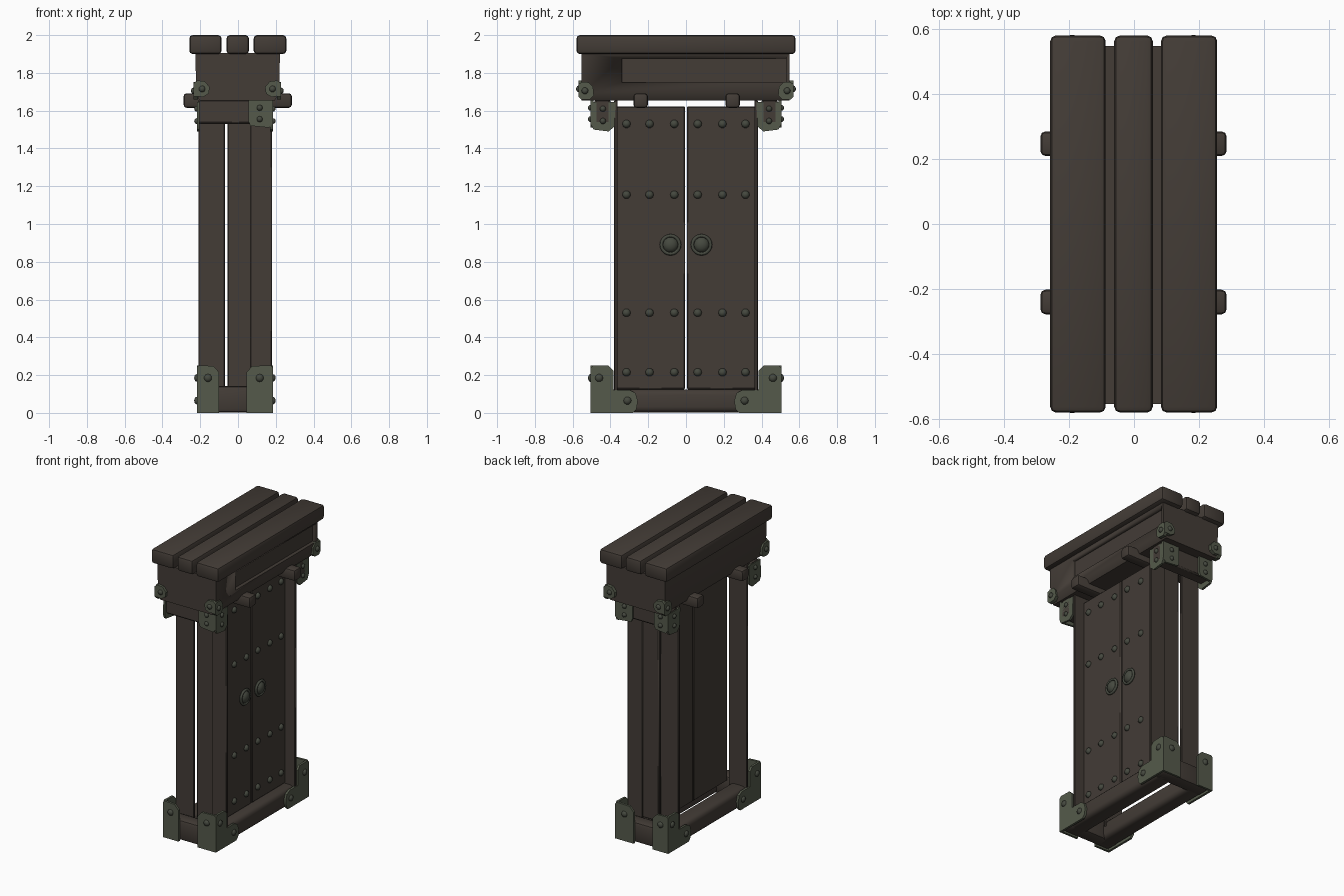
import bpy, bmesh, math
from mathutils import Vector, Matrix

if "Cube" in bpy.data.objects:
    bpy.data.objects.remove(bpy.data.objects["Cube"])


def material(name, col):
    m = bpy.data.materials.new(name)
    m.diffuse_color = (*col, 1)
    m.use_nodes = True
    m.node_tree.nodes["Principled BSDF"].inputs["Base Color"].default_value = m.diffuse_color
    return m


WOOD = material("dark_wood", (0.056, 0.045, 0.037))
IRON = material("green_iron", (0.090, 0.102, 0.070))
STUD = material("dark_iron", (0.060, 0.066, 0.050))


def finish(bm, name, mat, bevel=0.0, seg=2, smooth=True):
    bmesh.ops.recalc_face_normals(bm, faces=bm.faces)
    if bevel:
        bmesh.ops.bevel(bm, geom=bm.edges[:], offset=bevel, segments=seg,
                        profile=0.5, affect='EDGES')
    me = bpy.data.meshes.new(name)
    bm.to_mesh(me)
    bm.free()
    ob = bpy.data.objects.new(name, me)
    bpy.context.collection.objects.link(ob)
    me.materials.append(mat)
    if smooth:
        bpy.context.view_layer.objects.active = ob
        for o in bpy.context.selected_objects:
            o.select_set(False)
        ob.select_set(True)
        bpy.ops.object.shade_smooth_by_angle(angle=math.radians(40))
    return ob


def box(name, x, y, z, mat=WOOD, bevel=0.0, seg=2):
    bm = bmesh.new()
    bmesh.ops.create_cube(bm, size=1)
    for v in bm.verts:
        v.co = Vector([(a[0] + a[1]) / 2 + c * abs(a[1] - a[0])
                       for a, c in zip((x, y, z), v.co)])
    return finish(bm, name, mat, bevel, seg)


def prism(name, pts, axis, lo, hi, mat=WOOD, bevel=0.0):
    """Extrude a 2D outline along x (points are y,z) or along y (points are x,z)."""
    bm = bmesh.new()
    place = (lambda p, t: (t, p[0], p[1])) if axis == 'x' else (lambda p, t: (p[0], t, p[1]))
    f = bm.faces.new([bm.verts.new(place(p, lo)) for p in pts])
    r = bmesh.ops.extrude_face_region(bm, geom=[f])
    d = Vector(place((0, 0), hi - lo))
    for v in r['geom']:
        if isinstance(v, bmesh.types.BMVert):
            v.co += d
    return finish(bm, name, mat, bevel)


def stud(name, pos, direction, r=0.021, depth=0.014):
    """Domed nail head."""
    bm = bmesh.new()
    bmesh.ops.create_uvsphere(bm, u_segments=10, v_segments=6, radius=1)
    rot = Vector((0, 0, 1)).rotation_difference(Vector(direction)).to_matrix().to_4x4()
    bmesh.ops.transform(bm, verts=bm.verts, matrix=Matrix.Translation(pos) @ rot
                        @ Matrix.Diagonal((r, r, depth, 1)))
    finish(bm, name, STUD)


# Roof planks
for i, x in enumerate(((-0.258, -0.087), (-0.061, 0.058), (0.083, 0.256))):
    box("roof_plank", x, (-0.58, 0.58), (1.90, 2.0), WOOD, 0.018, 2)

# Upper chest with a recessed panel
chest = prism("upper_chest", [(-0.225, 1.905), (0.222, 1.905), (0.218, 1.69), (0.195, 1.655),
                              (-0.205, 1.655), (-0.222, 1.69)], 'y', -0.553, 0.548)
cut = box("recess_cutter", (0.195, 0.3), (-0.34, 0.53), (1.75, 1.875))
cut.hide_render = True
cut.hide_viewport = True
mod = chest.modifiers.new("recess", 'BOOLEAN')
mod.object = cut
mod.operation = 'DIFFERENCE'
mod.solver = 'EXACT'

# Pegs that carry the chest
for y in (-0.24, 0.247):
    box("support_peg", (-0.288, 0.285), (y - 0.038, y + 0.038), (1.615, 1.692), WOOD, 0.016, 2)

# Doors, with studs and ring handles on the outer face
DOOR = 0.105
for s in (-1, 1):
    box("door", (-0.055, DOOR), sorted((s * 0.004, s * 0.372)), (0.125, 1.622), WOOD, 0.006, 1)
    for z in (0.215, 0.53, 1.155, 1.53):
        for y in (0.062, 0.193, 0.315):
            stud("door_stud", (DOOR, s * y, z), (1, 0, 0), 0.022, 0.018)
    bpy.ops.mesh.primitive_torus_add(major_segments=20, minor_segments=6, major_radius=0.048,
                                     minor_radius=0.009, location=(DOOR + 0.008, s * 0.082, 0.89),
                                     rotation=(0, math.pi / 2, 0))
    ring = bpy.context.object
    ring.name = "door_handle_ring"
    ring.data.materials.append(STUD)
    bpy.ops.object.shade_smooth()
    stud("door_knob", (DOOR, s * 0.082, 0.89), (1, 0, 0), 0.044, 0.03)

# Flat posts, cross beams and base
for s in (-1, 1):
    box("front_post", (0.065, 0.18), sorted((s * 0.362, s * 0.38)), (0.08, 1.655), WOOD, 0.004, 1)
    box("back_post", (-0.21, -0.07), sorted((s * 0.362, s * 0.38)), (0.08, 1.655), WOOD, 0.004, 1)
    box("top_cross_beam", (-0.213, 0.185), sorted((s * 0.40, s * 0.485)), (1.53, 1.66), WOOD, 0.01, 1)
    box("base_cross_beam", (-0.20, 0.168), sorted((s * 0.39, s * 0.49)), (0.002, 0.142), WOOD, 0.02, 2)
box("base_front_beam", (0.04, 0.170), (-0.48, 0.48), (0.002, 0.125), WOOD, 0.03, 3)
box("base_back_beam", (-0.203, -0.08), (-0.48, 0.48), (0.002, 0.125), WOOD, 0.03, 3)

# Iron brackets on the four corners
T = 0.015
for sx, face, inner in ((1, 0.185, 0.045), (-1, -0.218, -0.10)):
    xs = sorted((face, face - sx * T))
    xr = sorted((face, inner))
    for s in (-1, 1):
        ys = sorted((s * 0.505, s * (0.505 - T)))
        # bottom bracket: L plate along the side and an end plate
        side = [(0.505, 0), (0.505, 0.235), (0.49, 0.252), (0.41, 0.25), (0.385, 0.225), (0.385, 0.122),
                (0.30, 0.122), (0.268, 0.105), (0.255, 0.065), (0.262, 0.02), (0.28, 0)]
        prism("bottom_bracket_side", [(s * a, b) for a, b in side], 'x', *xs, IRON)
        e = [(face, 0), (face, 0.24), (face - sx * 0.012, 0.252), (inner + sx * 0.03, 0.248),
             (inner, 0.215), (inner, 0)]
        prism("bottom_bracket_end", e, 'y', *ys, IRON)
        stud("bracket_stud", (face, s * 0.46, 0.185), (sx, 0, 0))
        stud("bracket_stud", (face, s * 0.31, 0.065), (sx, 0, 0))
        stud("bracket_stud", ((face + inner) / 2, s * 0.505, 0.185), (0, s, 0))
        # top bracket around the cross beam end
        up = [(0.498, 1.645), (0.505, 1.53), (0.49, 1.50), (0.41, 1.49), (0.38, 1.515), (0.372, 1.645)]
        prism("top_bracket_side", [(s * a, b) for a, b in up], 'x', *xs, IRON)
        for z in (1.545, 1.61):
            stud("bracket_stud", (face, s * 0.44, z), (sx, 0, 0), 0.016)
        if not (sx < 0 and s < 0):
            e = [(face, 1.66), (face, 1.535), (face - sx * 0.02, 1.51), (inner + sx * 0.02, 1.52),
                 (inner + sx * 0.01, 1.545), (inner + sx * 0.01, 1.66)]
            prism("top_bracket_end", e, 'y', *ys, IRON)
            for z in (1.555, 1.615):
                stud("bracket_stud", ((face + inner) / 2, s * 0.505, z), (0, s, 0), 0.016)
        # small rounded corner cap on the chest
        cx = 0.228 if sx > 0 else -0.235
        xc = sorted((cx, cx - sx * T * 1.5))
        cap = [(0.570, 1.675), (0.570, 1.735), (0.55, 1.752), (0.515, 1.75), (0.492, 1.725),
               (0.488, 1.68), (0.51, 1.66), (0.555, 1.658)]
        prism("corner_cap_side", [(s * a, b) for a, b in cap], 'x', *xc, IRON)
        cap = [(cx, 1.68), (cx, 1.745), (cx - sx * 0.02, 1.76), (cx - sx * 0.06, 1.755),
               (cx - sx * 0.085, 1.725), (cx - sx * 0.08, 1.69), (cx - sx * 0.05, 1.672)]
        prism("corner_cap_end", cap, 'y', *sorted((s * 0.570, s * 0.545)), IRON)
        stud("cap_stud", (cx, s * 0.535, 1.705), (sx, 0, 0), 0.018)
        stud("cap_stud", (cx - sx * 0.045, s * 0.568, 1.715), (0, s, 0), 0.018)
